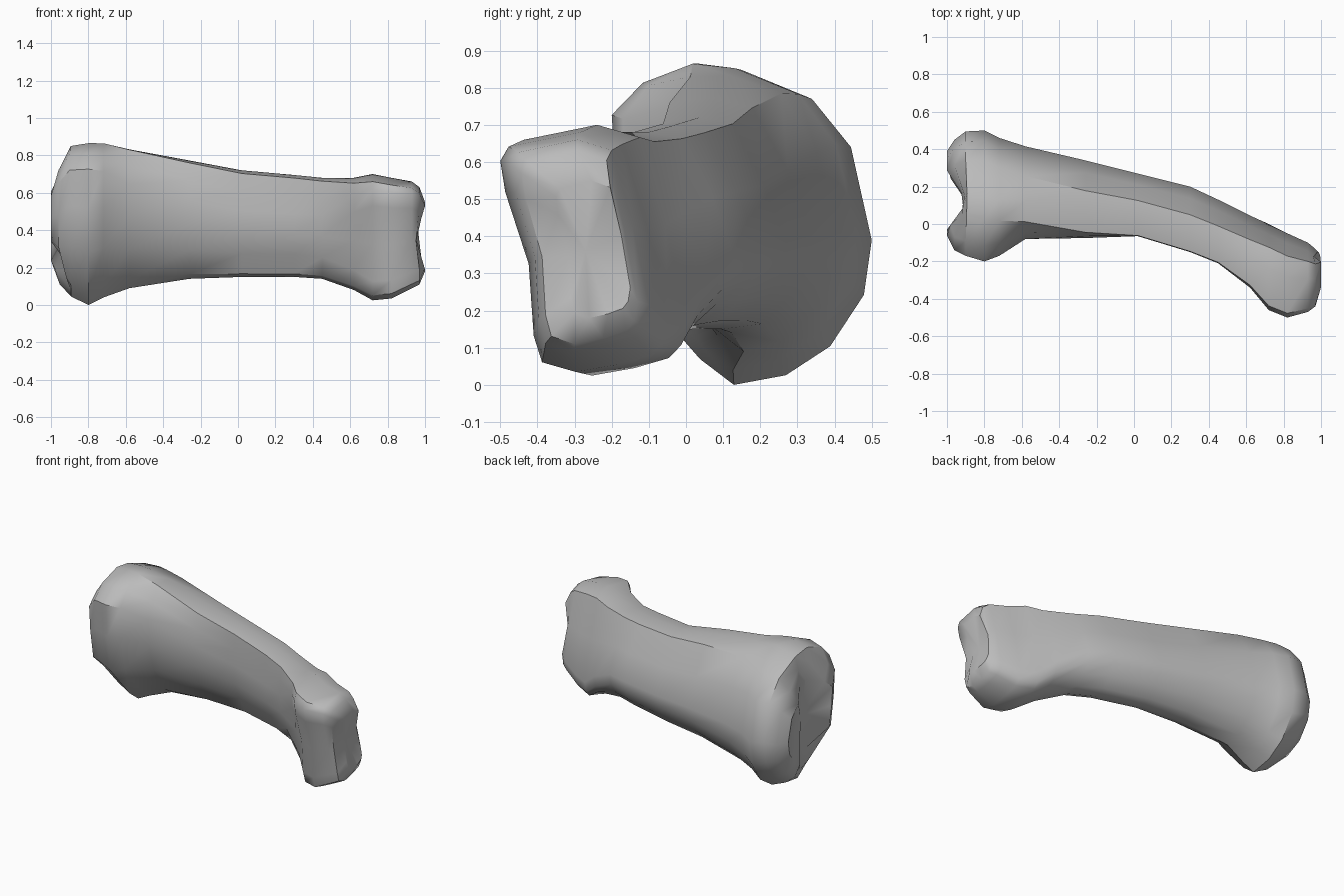
import bpy, bmesh

cube = bpy.data.objects.get("Cube")
if cube:
    bpy.data.objects.remove(cube, do_unlink=True)

bone = bpy.data.materials.new("bone grey")
bone.use_nodes = True
grey = (0.5, 0.5, 0.5, 1)
bone.diffuse_color = grey
bone.node_tree.nodes["Principled BSDF"].inputs["Base Color"].default_value = grey

# Unit cross-sections: (front to back, bottom to top), from the upper front round the back
BASE = [(0, .84), (.12, .94), (.33, 1), (.5, .98), (.77, .89), (.92, .74), (1, .45),
        (.97, .28), (.84, .12), (.67, .03), (.47, 0), (.34, .08), (.07, .33), (.02, .6)]
SHAFT = [(0, .62), (0, .8), (.01, .97), (.3, 1), (.57, .97), (.82, .68), (1, .4),
         (.96, .27), (.85, .15), (.68, .04), (.48, 0), (.32, .03), (.15, .22), (0, .42)]
HEAD = [(.03, .75), (0, .88), (.05, .94), (.48, 1), (.73, .95), (.88, .6), (1, .22),
        (.97, .12), (.9, .07), (.7, .03), (.45, 0), (.25, .04), (.2, .15), (.17, .45)]
PROFILES = [BASE, SHAFT, HEAD]

# Stations along the bone: x, front, back, bottom, top, blend (base, shaft, head)
STATIONS = [
    (-1, -.06, .39, .18, .66, 0),
    (-.96, -.14, .45, .09, .76, 0),
    (-.9, -.17, .495, .045, .85, 0),
    (-.8, -.2, .5, 0, .865, 0),
    (-.72, -.17, .46, .04, .867, .1),
    (-.58, -.08, .415, .09, .84, .45),
    (-.26, -.075, .34, .14, .775, .8),
    (.02, -.065, .27, .15, .72, 1),
    (.3, -.15, .2, .15, .695, 1),
    (.45, -.21, .13, .14, .68, 1.1),
    (.62, -.34, .045, .08, .68, 1.6),
    (.72, -.46, 0, .025, .7, 2),
    (.82, -.5, -.05, .035, .68, 2),
    (.93, -.47, -.1, .09, .66, 2),
    (.97, -.44, -.13, .11, .63, 2),
    (1, -.35, -.15, .18, .55, 2),
]
SOCKET_X, PULLEY_X = -.89, .95


def section(blend):
    """Mix the two neighbouring cross-sections."""
    i = min(int(blend), 1)
    t = blend - i
    return [(a[0] + (b[0] - a[0]) * t, a[1] + (b[1] - a[1]) * t)
            for a, b in zip(PROFILES[i], PROFILES[i + 1])]


def groove(value, centre, width):
    """Share of a V groove's full depth across a joint face."""
    return max(0, 1 - abs(value - centre) / width)


bm = bmesh.new()
rings = []
for x, front, back, low, top, blend in STATIONS:
    ring = []
    for u, v in section(blend):
        y = front + u * (back - front)
        z = low + v * (top - low)
        # socket groove runs up the base, pulley groove across the head
        px = x + max(0, SOCKET_X - x) * groove(y, .12, .15)
        px -= max(0, x - PULLEY_X) * groove(z, .36, .17)
        ring.append(bm.verts.new((px, y, z)))
    rings.append(ring)

# Skin between stations
for a, b in zip(rings, rings[1:]):
    for i in range(len(a)):
        j = (i + 1) % len(a)
        bm.faces.new((a[i], a[j], b[j], b[i]))

# Hollow joint faces
for ring, centre in ((rings[0], (SOCKET_X, .11, .43)), (rings[-1], (PULLEY_X, -.27, .36))):
    hub = bm.verts.new(centre)
    for i in range(len(ring)):
        bm.faces.new((ring[i], ring[(i + 1) % len(ring)], hub))

bmesh.ops.recalc_face_normals(bm, faces=bm.faces)
mesh = bpy.data.meshes.new("finger_bone")
bm.to_mesh(mesh)
bm.free()
mesh.materials.append(bone)
obj = bpy.data.objects.new("finger_bone", mesh)
bpy.context.collection.objects.link(obj)

bpy.ops.object.select_all(action='DESELECT')
obj.select_set(True)
bpy.context.view_layer.objects.active = obj
bpy.ops.object.shade_smooth_by_angle(angle=.7)
